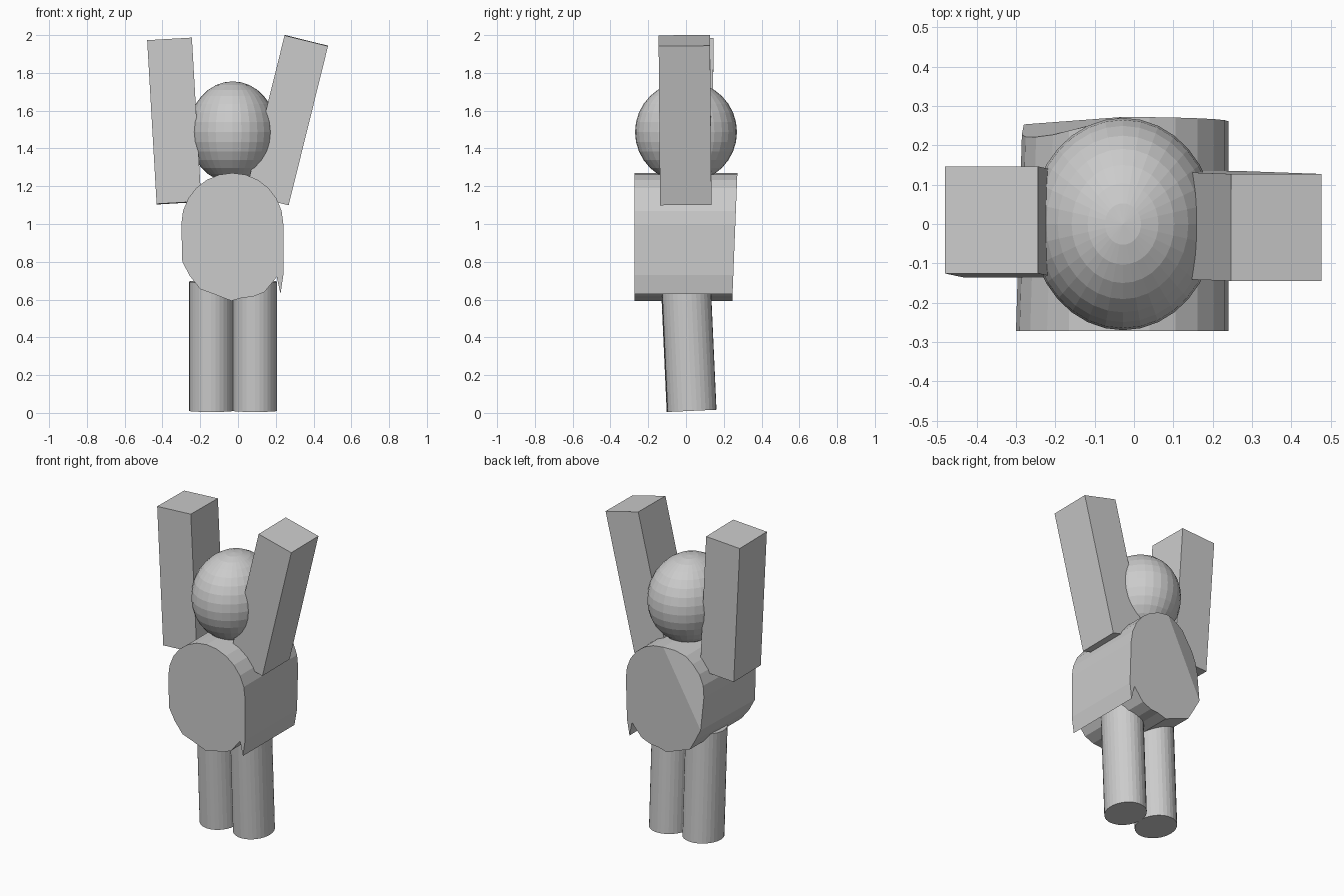
import bpy
import bmesh
import math

cube = bpy.data.objects.get("Cube")
if cube:
    bpy.data.objects.remove(cube, do_unlink=True)

grey = bpy.data.materials.new("plain_grey")
grey.use_nodes = True
colour = (0.6, 0.6, 0.6, 1)
grey.diffuse_color = colour
grey.node_tree.nodes["Principled BSDF"].inputs["Base Color"].default_value = colour


def finish(name, size=(1, 1, 1), tilt_x=0, tilt_y=0):
    """Name, scale and tilt the newly added primitive."""
    ob = bpy.context.object
    ob.name = name
    ob.scale = size
    ob.rotation_euler = (math.radians(tilt_x), math.radians(tilt_y), 0)
    ob.data.materials.append(grey)
    return ob


# Head: faceted ellipsoid
bpy.ops.mesh.primitive_uv_sphere_add(segments=32, ring_count=16, radius=1,
                                     location=(-0.028, 0, 1.487))
finish("head", (0.235, 0.27, 0.268))

# Raised arms: tilted blocks
for name, loc, tilt_x, tilt_y in (
        ("left_arm", (0.2575, -0.005, 1.55), 0.5, 13.9),
        ("right_arm", (-0.3375, 0.005, 1.545), -0.7, -3.3)):
    bpy.ops.mesh.primitive_cube_add(size=1, location=loc)
    finish(name, (0.237, 0.272, 0.868), tilt_x, tilt_y)

# Legs: oval cylinders leaning slightly forward at the top
for name, x, y in (("left_leg", 0.09, 0.016), ("right_leg", -0.142, 0.012)):
    bpy.ops.mesh.primitive_cylinder_add(vertices=32, radius=1, depth=1,
                                        location=(x, y, 0.353))
    finish(name, (0.117, 0.13, 0.685), 2.6)

# Torso: domed profile with a ragged lower edge, extruded front to back
STEPS = 12
profile = [(-0.03 + 0.27 * math.cos(math.pi * i / STEPS),
            1.0 + 0.27 * math.sin(math.pi * i / STEPS)) for i in range(STEPS + 1)]
crease_start = STEPS // 2
crease_end = len(profile)
profile += [(-0.295, 0.80), (-0.255, 0.725), (-0.2, 0.655), (-0.13, 0.63),
            (-0.035, 0.593), (0.025, 0.61), (0.08, 0.615), (0.14, 0.64),
            (0.19, 0.70), (0.205, 0.72), (0.225, 0.63), (0.24, 0.73)]


def back_depth(i, x, z):
    """Lean the back, and fold its upper right side forward past the crease."""
    y = 0.272 - 0.04 * (1.27 - z)
    if crease_start < i < crease_end:
        (x0, z0), (x1, z1) = profile[crease_start], profile[crease_end]
        dx, dz = x1 - x0, z1 - z0
        y -= 0.33 * abs(dx * (z - z0) - dz * (x - x0)) / math.hypot(dx, dz)
    return y


bm = bmesh.new()
front = [bm.verts.new((x, -0.272, z)) for x, z in profile]
back = [bm.verts.new((x + (0.015 if x < -0.2 else 0), back_depth(i, x, z), z))
        for i, (x, z) in enumerate(profile)]
bm.faces.new(front)
bm.faces.new(back[crease_start:crease_end + 1])
bm.faces.new(back[crease_end:] + back[:crease_start + 1])
count = len(profile)
for i in range(count):
    j = (i + 1) % count
    bm.faces.new((front[i], front[j], back[j], back[i]))
bmesh.ops.recalc_face_normals(bm, faces=bm.faces)
mesh = bpy.data.meshes.new("torso")
bm.to_mesh(mesh)
bm.free()
mesh.materials.append(grey)
torso = bpy.data.objects.new("torso", mesh)
bpy.context.collection.objects.link(torso)
